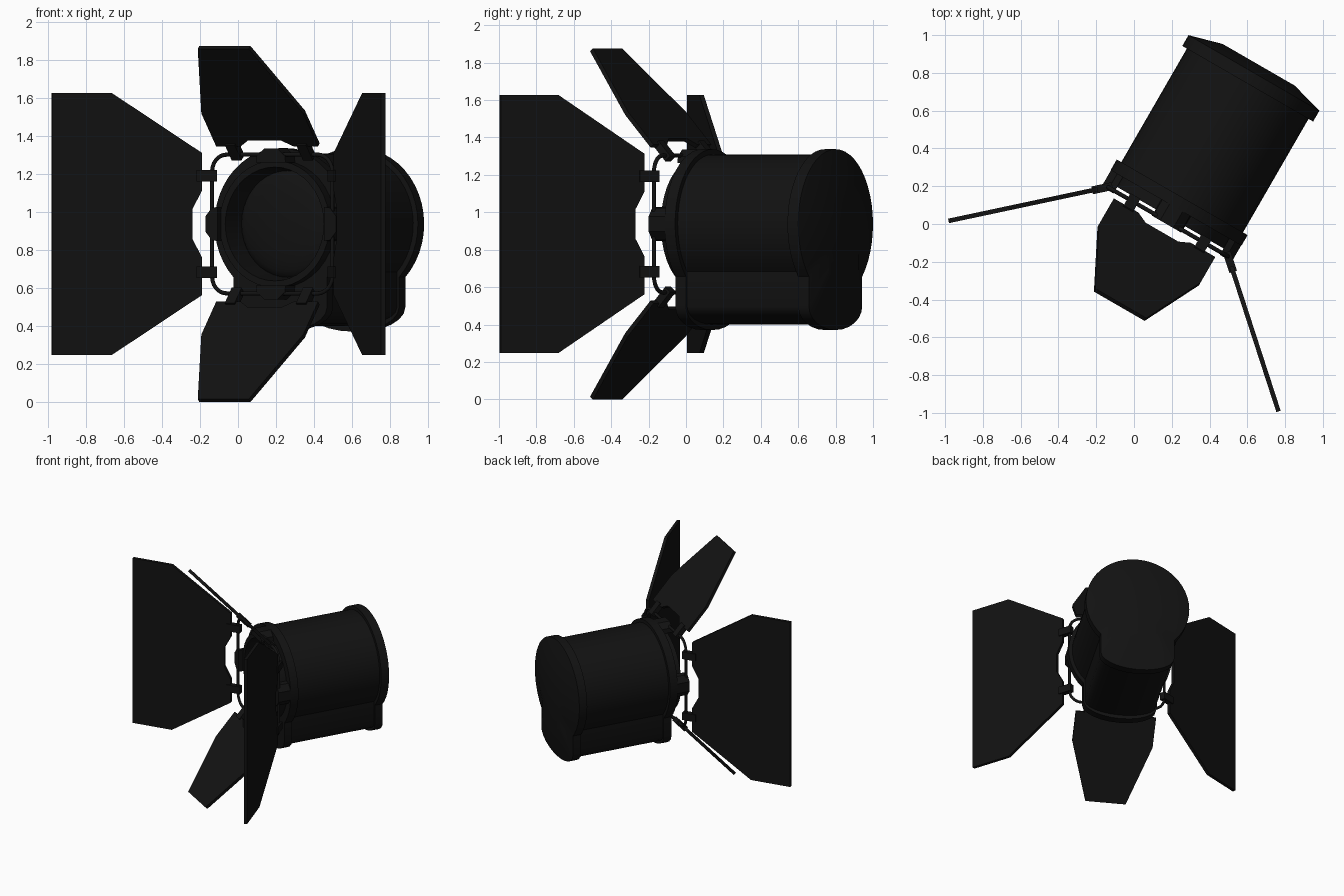
import bpy, bmesh
from math import sin, cos, pi, radians, sqrt, atan2
from mathutils import Matrix, Vector

if "Cube" in bpy.data.objects:
    bpy.data.objects.remove(bpy.data.objects["Cube"])

# Lamp frame: local y runs backwards along the barrel, turned 30 degrees in plan
PLACE = Matrix.Translation((0.13, -0.075, 0.9375)) @ Matrix.Rotation(radians(-30), 4, 'Z')
black = bpy.data.materials.new("black_paint")
black.diffuse_color = (0.006, 0.006, 0.006, 1)
black.use_nodes = True
black.node_tree.nodes["Principled BSDF"].inputs["Base Color"].default_value = black.diffuse_color


def add(name, bm, smooth=True, spin=0):
    bmesh.ops.remove_doubles(bm, verts=bm.verts, dist=1e-5)
    bmesh.ops.recalc_face_normals(bm, faces=bm.faces)
    me = bpy.data.meshes.new(name)
    bm.to_mesh(me)
    bm.free()
    ob = bpy.data.objects.new(name, me)
    bpy.context.collection.objects.link(ob)
    me.materials.append(black)
    ob.matrix_world = PLACE @ Matrix.Rotation(spin, 4, 'Y')
    if smooth:
        bpy.ops.object.select_all(action='DESELECT')
        ob.select_set(True)
        bpy.context.view_layer.objects.active = ob
        bpy.ops.object.shade_smooth_by_angle(angle=radians(35))
    return ob


def housing(r, w, bottom):
    """Round outline with a narrower tray hanging below, as (x, z) points."""
    a = atan2(-sqrt(r * r - w * w), w)
    n, m = 36, 12
    pts = [(r * cos(a + (pi - 2 * a) * i / n), r * sin(a + (pi - 2 * a) * i / n)) for i in range(n + 1)]
    for i in range(m + 1):
        t = pi * i / m
        pts.append((-w * cos(t), -0.44 - (bottom - 0.44) * sin(t)))
    return pts


def toward_circle(pts, r):
    return [tuple(Vector(p).normalized() * r) for p in pts]


def loft(name, loops, cap=False):
    bm = bmesh.new()
    rings = [[bm.verts.new((x, y, z)) for x, z in pts] for y, pts in loops]
    n = len(rings[0])
    for a, b in zip(rings, rings[1:]):
        for i in range(n):
            bm.faces.new((a[i], a[(i + 1) % n], b[(i + 1) % n], b[i]))
    if cap:
        bm.faces.new(rings[-1])
    return add(name, bm)


def circle(r, n=40):
    return [(r * cos(2 * pi * i / n), r * sin(2 * pi * i / n)) for i in range(n)]


def prism(name, pts, thick, to_local, spin):
    """Extrude a flat outline; to_local maps (across, along, normal) to lamp space."""
    bm = bmesh.new()
    lo, hi = [[bm.verts.new(to_local(w, s, h)) for w, s in pts] for h in (-thick / 2, thick / 2)]
    n = len(pts)
    bm.faces.new(lo)
    bm.faces.new(hi)
    for i in range(n):
        bm.faces.new((lo[i], lo[(i + 1) % n], hi[(i + 1) % n], hi[i]))
    return add(name, bm, False, spin)


# Barrel, rims and back cap
big, body = housing(0.40, 0.285, 0.567), housing(0.372, 0.272, 0.537)
loft("barrel", [(0.22, body), (0.96, body)])
loft("front_rim", [(0.25, body), (0.25, big), (0.185, big), (0.185, toward_circle(big, 0.31))])
small = [(x * 0.55, z * 0.55) for x, z in big]
loft("back_cap", [(0.944, body), (0.944, big), (1.01, big), (1.06, small)], cap=True)

# Lens tube and domed lens
loft("lens_tube", [(y, circle(r)) for y, r in
                   ((0.19, 0.335), (0.125, 0.335), (0.125, 0.30), (0.27, 0.28))])
loft("lens", [(0.27 - 0.06 * cos(t), circle(0.285 * sin(t))) for t in
              [pi / 2 * (1 - i / 6.2) for i in range(7)]], cap=True)

# Rounded square wire frame carrying the doors
E, R, FY = 0.366, 0.09, 0.10
curve = bpy.data.curves.new("door_frame", 'CURVE')
curve.dimensions = '3D'
curve.bevel_depth = 0.011
curve.bevel_resolution = 2
path = []
for q in range(4):
    cx, cz = (E - R) * (1 if q in (0, 3) else -1), (E - R) * (1 if q < 2 else -1)
    for i in range(7):
        t = pi / 2 * (q + i / 6)
        path.append((cx + R * cos(t), FY, cz + R * sin(t), 1))
sp = curve.splines.new('POLY')
sp.points.add(len(path) - 1)
for p, co in zip(sp.points, path):
    p.co = co
sp.use_cyclic_u = True
frame = bpy.data.objects.new("door_frame", curve)
bpy.context.collection.objects.link(frame)
curve.materials.append(black)
frame.matrix_world = PLACE

# Barn doors, hinges and frame clips on all four sides
C, S = cos(radians(42)), sin(radians(42))


def door_space(w, s, h):
    return (w, FY - s * S + h * C, 0.368 + s * C + h * S)


def clip_space(w, s, h):
    return (w, 0.138 + h, s)


wide = [(0.08, 0.106), (0.175, 0.055), (0.375, 0.055), (0.69, 0.54), (0.69, 0.862)]
short = [(0.10, 0.108), (0.16, 0.067), (0.31, 0.067), (0.31, 0.30), (0.155, 0.758)]
for k, side in enumerate(("top", "right", "bottom", "left")):
    spin = k * pi / 2
    half, hinge = (wide, 0.255) if k % 2 else (short, 0.217)
    outline = half + [(-w, s) for w, s in reversed(half)]
    prism(side + "_door", outline, 0.024, door_space, spin)
    for sx in (-hinge, hinge):
        prism(side + "_hinge", [(sx - 0.03, -0.025), (sx + 0.03, -0.025), (sx + 0.03, 0.085),
                                (sx - 0.03, 0.085)], 0.042, door_space, spin)
    prism(side + "_clip", [(-0.09, 0.325), (0.09, 0.325), (0.085, 0.36), (0.04, 0.398),
                           (-0.04, 0.398), (-0.085, 0.36)], 0.105, clip_space, spin)
